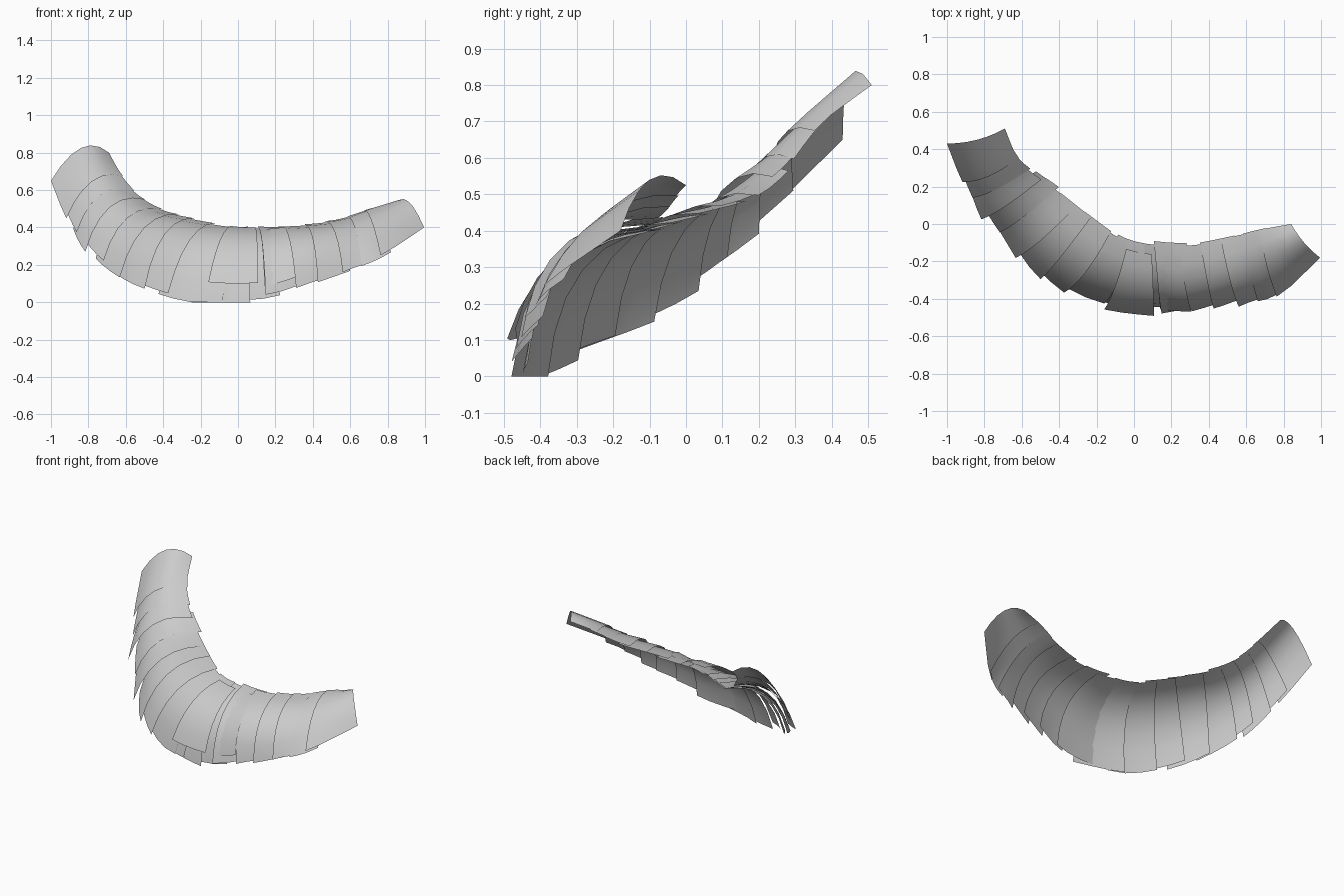
import bpy, bmesh, random
from mathutils import Vector as V

if "Cube" in bpy.data.objects:
    bpy.data.objects.remove(bpy.data.objects["Cube"])

random.seed(4)

# Guide sections along the curved band: inner edge, crown, outer edge
SECTIONS = [
    ((-.69, .51, .80), (-.84, .45, .825), (-1.0, .43, .65)),
    ((-.63, .37, .69), (-.79, .28, .66), (-.92, .26, .47)),
    ((-.53, .28, .57), (-.71, .16, .535), (-.82, .10, .31)),
    ((-.40, .19, .49), (-.58, .03, .43), (-.69, -.05, .19)),
    ((-.22, .05, .44), (-.39, -.15, .36), (-.50, -.25, .09)),
    ((-.06, -.06, .405), (-.15, -.29, .30), (-.23, -.39, .015)),
    ((.10, -.10, .395), (.12, -.34, .28), (.13, -.44, .015)),
    ((.30, -.11, .405), (.35, -.34, .32), (.38, -.43, .095)),
    ((.52, -.07, .435), (.56, -.29, .37), (.59, -.40, .17)),
    ((.68, -.03, .49), (.72, -.22, .44), (.77, -.37, .25)),
    ((.84, .00, .525), (.91, -.10, .54), (.995, -.18, .40)),
]
LAST = len(SECTIONS) - 1


def rail(k, u):
    """Smooth point on one guide rail."""
    i = max(0, min(LAST - 1, int(u)))
    t = u - i
    p1, p2 = V(SECTIONS[i][k]), V(SECTIONS[i + 1][k])
    p0 = V(SECTIONS[i - 1][k]) if i > 0 else 2 * p1 - p2
    p3 = V(SECTIONS[i + 2][k]) if i + 2 <= LAST else 2 * p2 - p1
    return 0.5 * (2 * p1 + (p2 - p0) * t + (2 * p0 - 5 * p1 + 4 * p2 - p3) * t * t
                  + (3 * p1 - p0 - 3 * p2 + p3) * t ** 3)


def band(u, v):
    """Point on the arched band, v = 0 inner edge, v = 1 outer edge."""
    a, m, b = (rail(k, u) for k in range(3))
    return a * (1 - v) * (1 - 2 * v) + m * 4 * v * (1 - v) + b * v * (2 * v - 1)


def normal(u, v):
    e = .02
    n = (band(u + e, v) - band(u - e, v)).cross(band(u, v + e) - band(u, v - e))
    n.normalize()
    return n if n.z - n.y > 0 else -n


def plate(name, u0, u1, lift0, lift1, v0=0, v1=1, skew=0, nu=3, nv=6):
    bm = bmesh.new()
    grid = []
    for i in range(nu + 1):
        s = i / nu
        row = []
        for j in range(nv + 1):
            t = j / nv
            u, v = u0 + (u1 - u0) * s + skew * (t - .5), v0 + (v1 - v0) * t
            # plates hug the inner edge and stand off towards the outer edge
            p = band(u, v) + normal(u, v) * (lift0 * (1 - s) + lift1 * s) * (.3 + 1.0 * t)
            p.z = max(p.z, 0)
            row.append(bm.verts.new(p))
        grid.append(row)
    for i in range(nu):
        for j in range(nv):
            bm.faces.new((grid[i][j], grid[i][j + 1], grid[i + 1][j + 1], grid[i + 1][j]))
    for f in bm.faces:
        f.smooth = True
    bmesh.ops.recalc_face_normals(bm, faces=bm.faces)
    if sum(f.normal.z - f.normal.y for f in bm.faces) < 0:
        bmesh.ops.reverse_faces(bm, faces=bm.faces)
    me = bpy.data.meshes.new(name)
    bm.to_mesh(me)
    bm.free()
    bpy.context.collection.objects.link(bpy.data.objects.new(name, me))


# End plates
plate("left_end_plate", 0, 1.15, 0, .012)
plate("right_end_plate", 8.95, 10, .012, 0)

# Overlapping plates, each with its edge nearest the middle flared out
n = 14
for i in range(n):
    c = 1.3 + i * (8.8 - 1.3) / (n - 1)
    half = random.uniform(.4, .52)
    flare = random.uniform(.01, .035)
    lifts = (-.006, flare) if c < 5.4 else (flare, -.006)
    plate(f"band_plate_{i + 1}", c - half, c + half, *lifts,
          random.uniform(-.02, .04), random.uniform(.97, 1.03),
          random.uniform(-.12, .12))

# Short raised plates at the front
plate("front_short_plate", 5.2, 5.95, .05, .05, .1, .88)
plate("front_small_plate", 6.05, 6.7, .02, .03, .1, .9)
